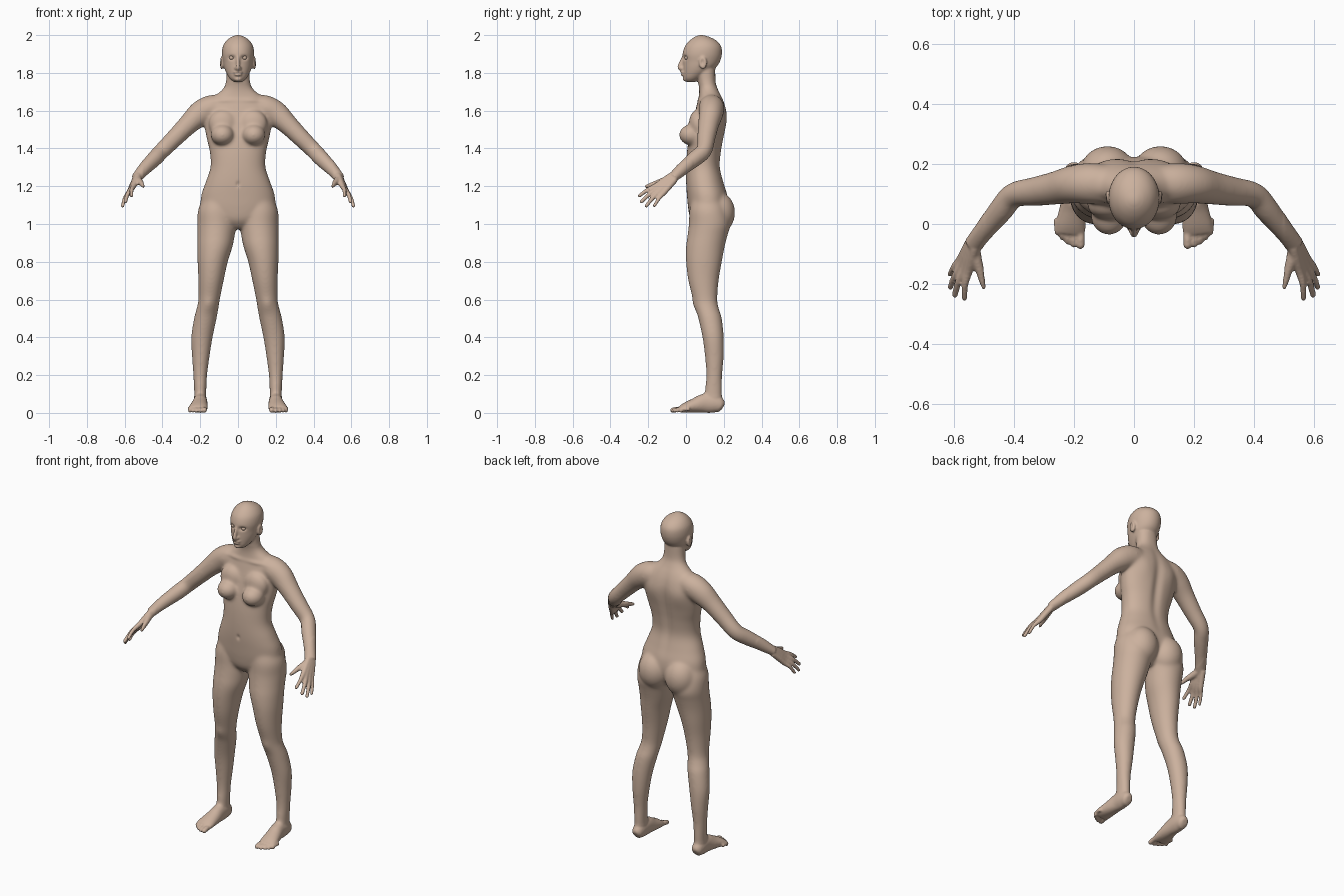
import bpy, bmesh, math
from mathutils import Vector, Matrix

SIDES = (1, -1)
bm = bmesh.new()


def spline(rows, k=6):
    """Catmull-Rom through rows of numbers."""
    out = []
    for i in range(len(rows) - 1):
        p0, p1 = rows[max(i - 1, 0)], rows[i]
        p2, p3 = rows[i + 1], rows[min(i + 2, len(rows) - 1)]
        for j in range(k):
            t = j / k
            out.append([b + 0.5 * t * (c - a + t * (2 * a - 5 * b + 4 * c - d + t * (3 * (b - c) + d - a)))
                        for a, b, c, d in zip(p0, p1, p2, p3)])
    return out + [list(rows[-1])]


def tube(rows, s=1, ref=(1, 0, 0), axis=None, power=1.0, seg=32):
    """Loft of ellipses; each row is x, y, z, radius along ref, radius across."""
    rows = spline(rows)
    pts = [Vector((r[0] * s, r[1], r[2])) for r in rows]
    rings = []
    for i, r in enumerate(rows):
        t = Vector(axis) if axis else (pts[min(i + 1, len(pts) - 1)] - pts[max(i - 1, 0)]).normalized()
        u = Vector(ref)
        u = (u - t * u.dot(t)).normalized()
        v = t.cross(u)
        ring = []
        for j in range(seg):
            c, d = math.cos(2 * math.pi * j / seg), math.sin(2 * math.pi * j / seg)
            c = math.copysign(abs(c) ** power, c)
            d = math.copysign(abs(d) ** power, d)
            ring.append(bm.verts.new(pts[i] + u * c * max(r[3], .002) + v * d * max(r[4], .002)))
        rings.append(ring)
    for a, b in zip(rings, rings[1:]):
        for j in range(seg):
            bm.faces.new((a[j], a[(j + 1) % seg], b[(j + 1) % seg], b[j]))
    bm.faces.new(rings[0])
    bm.faces.new(rings[-1])


def stack(rows, power=1.0, s=1):
    """Horizontal sections; each row is z, centre x, half width, front y, back y."""
    tube([(x, (f + b) / 2, z, w, (b - f) / 2) for z, x, w, f, b in rows], s, axis=(0, 0, 1), power=power, seg=48)


def ball(c, r, s=1):
    m = Matrix.Translation((c[0] * s, c[1], c[2])) @ Matrix.Diagonal((*r, 1))
    bmesh.ops.create_uvsphere(bm, u_segments=32, v_segments=20, radius=1, matrix=m)


# torso and neck
stack([(.975, 0, .03, .06, .16), (1.02, 0, .14, .025, .20), (1.08, 0, .193, .012, .222),
       (1.15, 0, .195, .005, .22), (1.22, 0, .172, 0, .2), (1.30, 0, .146, 0, .182),
       (1.38, 0, .149, .005, .188), (1.45, 0, .165, .015, .2), (1.52, 0, .178, .03, .212),
       (1.58, 0, .185, .045, .216), (1.63, 0, .175, .057, .207), (1.67, 0, .135, .067, .192),
       (1.71, 0, .085, .07, .172), (1.75, 0, .064, .064, .158), (1.82, 0, .06, .05, .155)], .92)

# head
stack([(1.752, 0, .022, .002, .05), (1.77, 0, .043, -.012, .08), (1.80, 0, .062, -.015, .125),
       (1.83, 0, .074, -.016, .16), (1.86, 0, .08, -.016, .18), (1.90, 0, .085, -.018, .19),
       (1.94, 0, .08, -.006, .186), (1.97, 0, .062, .018, .162), (1.99, 0, .036, .045, .125),
       (2.0, 0, .01, .07, .09)])

# nose and lips
tube([(0, -.010, 1.89, .008, .01), (0, -.020, 1.865, .009, .012), (0, -.03, 1.84, .011, .013),
      (0, -.033, 1.826, .012, .012), (0, -.022, 1.815, .009, .008)])
ball((0, -.015, 1.803), (.024, .016, .007))
ball((0, -.013, 1.79), (.021, .016, .007))
ball((0, -.002, 1.768), (.022, .016, .014))

for s in SIDES:
    # nostrils and ears
    ball((.012, -.02, 1.824), (.008, .011, .008), s)
    ball((.086, .09, 1.853), (.012, .021, .034), s)

    # breasts and glutes
    ball((.083, .03, 1.472), (.062, .067, .056), s)
    ball((.08, .06, 1.53), (.075, .045, .075), s)
    ball((.088, .17, 1.06), (.093, .09, .11), s)

    # legs
    stack([(1.13, .105, .085, .03, .2), (1.07, .112, .1, .018, .22), (1.0, .112, .104, .015, .235),
           (.94, .116, .099, .008, .22), (.88, .122, .093, 0, .205), (.8, .134, .08, 0, .19),
           (.7, .143, .067, .012, .173), (.6, .153, .057, .037, .166), (.55, .162, .058, .05, .175),
           (.5, .173, .06, .065, .19), (.4, .191, .057, .087, .2), (.3, .197, .047, .1, .2),
           (.2, .2, .037, .107, .192), (.12, .2, .033, .1, .192), (.05, .2, .032, .1, .19)], 1, s)

    # feet and toes
    tube([(.2, .197, .032, .016, .018), (.2, .185, .038, .03, .036), (.2, .15, .05, .036, .05),
          (.2, .1, .052, .038, .052), (.204, .05, .04, .044, .04), (.21, 0, .028, .05, .028),
          (.213, -.03, .019, .05, .018)], s)
    for x, y, r in ((.178, -.07, .014), (.201, -.068, .011), (.221, -.058, .0105),
                    (.239, -.044, .01), (.255, -.027, .01)):
        tube([(x + .003, .02, .02, r, r), (x, (y - .02) / 2, .019, r, r), (x, y, r, r, r)], s)
        ball((x, y, r), (r, r, r), s)

    # shoulders and arms
    tube([(.07, .135, 1.63, .055, .055), (.14, .135, 1.615, .068, .068), (.2, .132, 1.583, .068, .064),
          (.26, .12, 1.53, .055, .056), (.33, .108, 1.46, .048, .049), (.4, .096, 1.39, .044, .042),
          (.44, .05, 1.348, .043, .042), (.49, -.012, 1.297, .036, .035),
          (.537, -.072, 1.244, .025, .031)], s, ref=(0, 0, 1))

    # palms and fingers
    wrist, mid = Vector((.537, -.07, 1.245)), Vector((.566, -.14, 1.183))
    for k, tip, r in (((.551, -.158, 1.203), (.564, -.246, 1.150), .0115),
                      ((.563, -.150, 1.189), (.596, -.236, 1.118), .012),
                      ((.572, -.136, 1.176), (.611, -.21, 1.096), .0115),
                      ((.578, -.118, 1.165), (.612, -.168, 1.096), .0105)):
        k, tip = Vector(k), Vector(tip)
        start = wrist + (k - mid) * .5
        bend = (k + tip) / 2 + Vector((.005, 0, .005))
        tube([(*start, .018, .018), (*((start + k) / 2), .0165, .0165), (*k, .0145, .0145),
              (*bend, r, r), (*tip, r * .85, r * .85)], s, ref=(0, 0, 1), seg=16)
        ball(tip, [r * .85] * 3, s)
    tube([(.533, -.068, 1.243, .02, .02), (.527, -.11, 1.23, .02, .02), (.513, -.155, 1.217, .015, .015),
          (.505, -.185, 1.207, .0125, .0125), (.498, -.21, 1.199, .01, .01)], s, ref=(0, 0, 1), seg=16)
    ball((.498, -.21, 1.199), (.01, .01, .01), s)

# fuse all parts into one skin
bmesh.ops.recalc_face_normals(bm, faces=bm.faces)
mesh = bpy.data.meshes.new("body")
bm.to_mesh(mesh)
bm.free()
body = bpy.data.objects.new("body", mesh)
bpy.context.collection.objects.link(body)
mod = body.modifiers.new("fuse", 'REMESH')
mod.mode = 'VOXEL'
mod.voxel_size = .0052
bpy.context.view_layer.update()
skin = bpy.data.meshes.new_from_object(body.evaluated_get(bpy.context.evaluated_depsgraph_get()))
body.modifiers.clear()
body.data = skin
skin.name = "body_skin"

# soften joints strongly on trunk and limbs, lightly on head, hands and feet
bm = bmesh.new()
bm.from_mesh(skin)
trunk = [v for v in bm.verts if .09 < v.co.z < 1.74 and abs(v.co.x) < .5]
for verts, n in ((trunk, 22), (list(bm.verts), 3)):
    for _ in range(n):
        bmesh.ops.smooth_vert(bm, verts=verts, factor=.5, use_axis_x=True, use_axis_y=True, use_axis_z=True)


def sculpt(c, r, push):
    """Push the skin with a soft round brush, on both sides."""
    for s in (SIDES if c[0] else (1,)):
        for v in bm.verts:
            dz = (v.co.z - c[2]) / r[2]
            if abs(dz) < 2.5:
                d = dz * dz + ((v.co.x - c[0] * s) / r[0]) ** 2 + ((v.co.y - c[1]) / r[1]) ** 2
                if d < 6:
                    v.co += Vector((push[0] * s, push[1], push[2])) * math.exp(-d)


# eye sockets, mouth line, ear hollow
sculpt((.034, -.01, 1.88), (.017, .03, .011), (0, .014, 0))
sculpt((0, -.03, 1.797), (.022, .02, .004), (0, .005, 0))
sculpt((.098, .086, 1.856), (.01, .011, .018), (-.009, 0, 0))
# spine groove, shoulder blades, navel, collar bones, kneecaps
sculpt((0, .2, 1.45), (.028, .08, .2), (0, -.012, 0))
sculpt((.09, .21, 1.55), (.05, .06, .06), (0, .006, 0))
sculpt((0, 0, 1.21), (.01, .03, .014), (0, .006, 0))
sculpt((.08, .06, 1.655), (.06, .05, .012), (0, -.005, 0))
sculpt((.155, .045, .575), (.03, .04, .035), (0, -.006, 0))
bm.to_mesh(skin)
bm.free()
for p in skin.polygons:
    p.use_smooth = True

# eyeballs
for s, side in zip(SIDES, ("left", "right")):
    bm = bmesh.new()
    ball((.034, .005, 1.88), (.0125, .0125, .0115), s)
    eye = bpy.data.meshes.new(side + "_eye")
    bm.to_mesh(eye)
    bm.free()
    for p in eye.polygons:
        p.use_smooth = True
    bpy.context.collection.objects.link(bpy.data.objects.new(side + "_eye", eye))

# skin colour
mat = bpy.data.materials.new("skin")
mat.diffuse_color = (.6, .44, .34, 1)
for ob in bpy.context.collection.objects:
    ob.data.materials.clear()
    ob.data.materials.append(mat)
